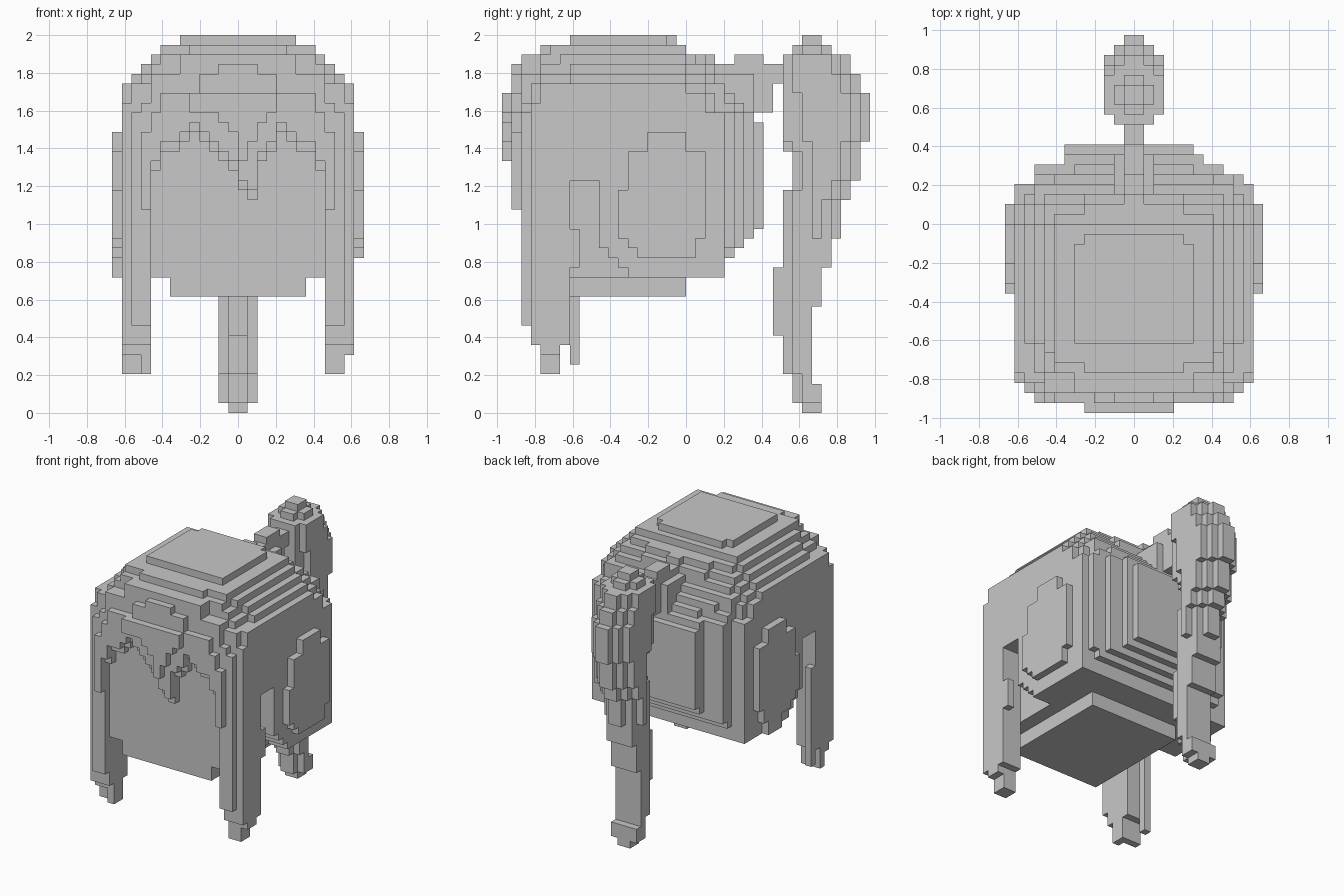
import bpy, bmesh

if "Cube" in bpy.data.objects:
    bpy.data.objects.remove(bpy.data.objects["Cube"])

U = 2 / 39  # edge of one block

grey = bpy.data.materials.new("plain_grey")
grey.diffuse_color = (0.58, 0.58, 0.58, 1)
grey.use_nodes = True
grey.node_tree.nodes["Principled BSDF"].inputs["Base Color"].default_value = grey.diffuse_color


def box(x0, x1, y0, y1, z0, z1):
    return {(x, y, z) for x in range(x0, x1) for y in range(y0, y1) for z in range(z0, z1)}


def mirrored(cells):
    return {(-x - 1, y, z) for x, y, z in cells}


def build(name, cells):
    """Make a mesh from the exposed sides of a set of blocks."""
    bm = bmesh.new()
    verts = {}

    def vert(p):
        if p not in verts:
            verts[p] = bm.verts.new([c * U for c in p])
        return verts[p]

    for c in sorted(cells):
        for axis in range(3):
            for side in (0, 1):
                n = list(c)
                n[axis] += 2 * side - 1
                if tuple(n) in cells:
                    continue
                a, b = (axis + 1) % 3, (axis + 2) % 3
                ring = []
                for da, db in ((0, 0), (1, 0), (1, 1), (0, 1)):
                    p = list(c)
                    p[axis] += side
                    p[a] += da
                    p[b] += db
                    ring.append(vert(tuple(p)))
                bm.faces.new(ring if side else ring[::-1])
    mesh = bpy.data.meshes.new(name)
    bm.to_mesh(mesh)
    bm.free()
    mesh.materials.append(grey)
    obj = bpy.data.objects.new(name, mesh)
    bpy.context.collection.objects.link(obj)
    return obj


# Head: flat face block with a smaller chin plate below
build("head", box(-9, 9, -16, 4, 14, 31) | box(-7, 7, -16, 0, 12, 14))

# Crown: stepped dome with cut corners, boxes of (z, half width, front, back)
crown = set()
for z, w, front, back in ((38, 6, -12, -2), (38, 5, -12, -1), (37, 8, -14, 0),
                          (36, 9, -13, 0), (36, 8, -15, 1), (36, 5, -15, 2),
                          (35, 10, -12, 0), (35, 9, -15, 2), (35, 5, -16, 3),
                          (34, 11, -12, 0), (34, 10, -15, 2), (34, 9, -16, 3),
                          (33, 12, -15, 0), (33, 11, -16, 2), (33, 10, -16, 4),
                          (32, 12, -15, 2), (32, 11, -16, 3), (32, 10, -16, 4),
                          (31, 12, -16, 2), (31, 11, -16, 3), (31, 10, -16, 4)):
    crown |= box(-w, w, front, back, z, z + 1)
crown |= box(-5, 5, -15, -13, 37, 38) | box(-6, 6, -17, -14, 35, 37)
crown |= box(-9, 9, -17, -15, 33, 35)
build("crown_hair", crown)

# Side hair: walls with a notch and a stepped lower front corner
side = box(9, 12, -12, 4, 24, 31) | box(9, 12, -6, 4, 14, 24)
for y, z in ((-9, 17), (-8, 16), (-7, 15)):
    side |= box(9, 12, y, y + 1, z, 24)
build("side_hair_right", side)
build("side_hair_left", mirrored(side))

# Back hair: panels stepping outwards, (y, half width, bottom, top)
back = set()
for y, w, z0, z1 in ((3, 12, 14, 31), (4, 10, 16, 32), (5, 10, 17, 31),
                     (6, 7, 18, 31), (7, 7, 19, 30)):
    back |= box(-w, w, y, y + 1, z0, z1)
back |= box(10, 11, 4, 5, 17, 31) | box(-8, 8, 4, 5, 31, 33) | box(-6, 6, 5, 6, 31, 32)
back -= box(6, 7, 7, 8, 19, 30) | box(9, 10, 5, 6, 17, 31)
build("back_hair", back)

# Fringe: jagged hairline with a raised band and a centre tuft
hairline = (25, 27, 27, 28, 29, 28, 27, 26, 25, 23, 22, 26, 27, 29, 28, 27, 27, 25)
fringe = set()
for x, z in zip(range(-9, 9), hairline):
    fringe |= box(x, x + 1, -17, -16, z, 33)
    a = max(x, -x - 1)
    top = 36 if a < 2 else 35 if a < 4 else 33 if a < 8 else 31
    fringe |= box(x, x + 1, -18, -17, z + 1, top)
for x, z in zip(range(-5, 4), (31, 31, 31, 30, 29, 26, 28, 30, 31)):
    fringe |= box(x, x + 1, -19, -17, z, 33)
build("fringe", fringe)

# Front locks: long strands tapering downwards beside the face
lock = box(9, 12, -16, -12, 7, 31) | box(9, 10, -17, -16, 9, 32)
lock |= box(10, 11, -17, -16, 9, 31) | box(9, 10, -18, -17, 21, 29)
tip_right = box(9, 11, -15, -13, 4, 7) | box(11, 12, -15, -13, 6, 7)
build("front_lock_right", lock | tip_right | box(11, 12, -12, -11, 15, 19))
tip_left = box(-12, -9, -14, -13, 4, 7) | box(-10, -9, -15, -14, 4, 7)
tip_left |= box(-12, -10, -15, -14, 6, 7) | box(-12, -11, -12, -11, 5, 19)
build("front_lock_left", mirrored(lock) | tip_left)

# Side pads: thin rounded plates, (y0, y1, bottom, top)
pad = set()
for y0, y1, z0, z1 in ((-7, -6, 18, 23), (-6, -5, 17, 27), (-5, -4, 16, 27),
                       (-4, 0, 16, 29), (0, 1, 16, 27), (1, 2, 18, 27)):
    pad |= box(12, 13, y0, y1, z0, z1)
build("side_pad_right", pad)
build("side_pad_left", mirrored(pad) | box(-13, -12, -3, 0, 14, 16))

# Hair tie: bridge between head and ponytail
tie = box(-1, 1, 2, 10, 34, 36) | box(-1, 1, 4, 9, 31, 34)
tie |= box(-1, 1, 1, 3, 35, 37) | box(-1, 1, 5, 8, 36, 37)
tie |= box(-2, 2, 2, 7, 31, 35)
build("hair_tie", tie)

# Ponytail: drooping strand, bands of (z0, z1, front, back), rounded across x
tail = set()
for z0, z1, f, b in ((38, 39, 12, 14), (37, 38, 11, 15), (35, 37, 10, 17), (33, 35, 10, 18),
                     (28, 33, 10, 19), (27, 28, 10, 18), (24, 27, 11, 18), (23, 24, 11, 17),
                     (22, 23, 10, 17), (18, 22, 10, 16), (15, 18, 10, 15), (11, 15, 9, 14),
                     (8, 11, 9, 13), (4, 8, 10, 13), (3, 4, 11, 13), (1, 3, 11, 14),
                     (0, 1, 12, 14)):
    tail |= box(-1, 1, f, b, z0, z1)
    if 0 < z0 < 38:
        start = f + 2 if 8 <= z0 < 15 else f if 28 <= z0 < 36 else f + 1
        tail |= box(-2, 2, start, b - 1 if z0 >= 18 else b, z0, z1)
    if 18 <= z0 < 37:
        start = 11 if z0 >= 33 else 12 if z0 >= 28 else 13
        tail |= box(-3, 3, start, b - 2, z0, z1)
build("ponytail", tail)
